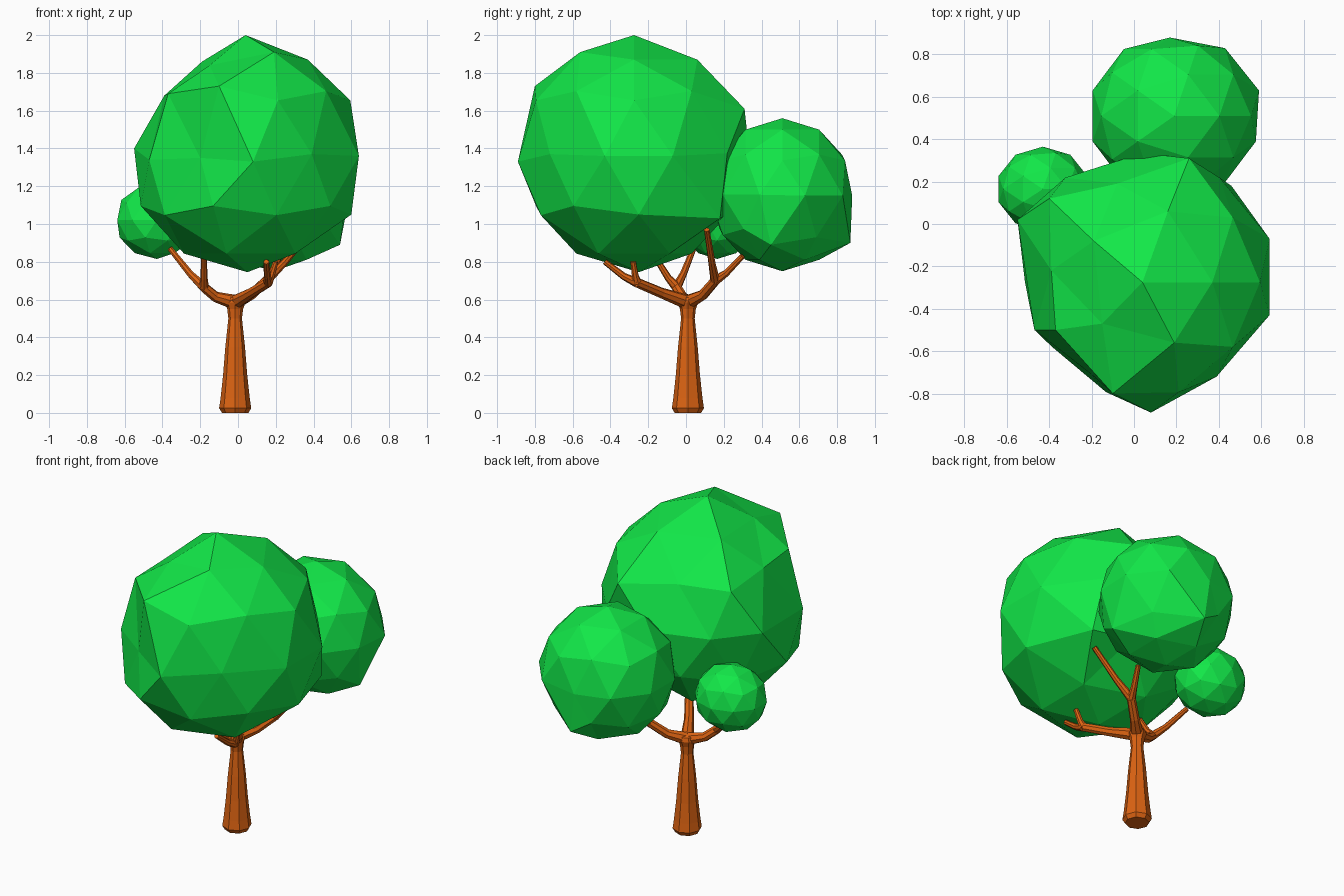
import bpy
from mathutils import Vector


def material(name, color):
    m = bpy.data.materials.new(name)
    m.diffuse_color = (*color, 1)
    return m


green = material("leaf_green", (0.006, 0.80, 0.065))
brown = material("bark_brown", (0.72, 0.125, 0.006))


def foliage(name, center, size, tweaks=()):
    """Low-poly leaf ball; each tweak pulls the nearest vertex to that point."""
    bpy.ops.mesh.primitive_ico_sphere_add(subdivisions=2, radius=1)
    ob = bpy.context.object
    ob.name = name
    for v in ob.data.vertices:
        v.co = Vector(center) + v.co * Vector(size)
    free = list(ob.data.vertices)
    for t in tweaks:
        v = min(free, key=lambda v: (v.co - Vector(t)).length)
        v.co = t
        free.remove(v)
    ob.data.materials.append(green)


def tubes(name, paths):
    """Octagonal tubes through points (x, y, z, radius)."""
    cu = bpy.data.curves.new(name, 'CURVE')
    cu.dimensions = '3D'
    cu.bevel_depth = 1
    cu.bevel_resolution = 2
    cu.use_fill_caps = True
    for path in paths:
        s = cu.splines.new('POLY')
        s.points.add(len(path) - 1)
        s.use_smooth = False
        for pt, (x, y, z, r) in zip(s.points, path):
            pt.co = (x, y, z, 1)
            pt.radius = r
    cu.materials.append(brown)
    bpy.context.collection.objects.link(bpy.data.objects.new(name, cu))


# Leaf balls
foliage("large_foliage", (0.04, -0.275, 1.375), (0.62, 0.61, 0.625), [
    (0.08, -0.89, 1.33), (-0.10, -0.80, 1.73), (0.19, -0.56, 1.91),
    (-0.37, -0.50, 1.69), (-0.47, -0.50, 1.34), (-0.20, -0.71, 1.35),
    (-0.40, 0.12, 1.66), (-0.55, 0.02, 1.40), (-0.15, -0.47, 1.84),
    (-0.39, -0.22, 1.68), (-0.19, -0.08, 1.86), (0.26, 0.31, 1.61),
    (-0.08, 0.19, 1.65), (0.16, 0.06, 1.87), (0.37, -0.275, 1.87),
    (0.64, -0.07, 1.36), (0.64, -0.43, 1.36), (0.39, -0.72, 1.37),
    (0.46, 0.18, 1.03), (0.60, -0.25, 1.05), (0.05, -0.25, 0.745)])
foliage("medium_foliage", (0.19, 0.51, 1.155), (0.405, 0.39, 0.405), [
    (0.43, 0.83, 1.15), (0.20, 0.87, 0.90), (0.44, 0.69, 0.93),
    (0.54, 0.45, 0.89), (0.17, 0.88, 1.15), (0.59, 0.63, 1.15)])
foliage("small_foliage", (-0.43, 0.165, 1.02), (0.22, 0.20, 0.205))

# Trunk with flared foot and crown
cx, cy = -0.015, 0.01
tubes("trunk", [[(cx, cy, z, r) for z, r in (
    (0, 0.07), (0.025, 0.085), (0.08, 0.077), (0.2, 0.064), (0.35, 0.052),
    (0.5, 0.036), (0.55, 0.042), (0.585, 0.055), (0.61, 0.048), (0.62, 0.02))]])

# Three limbs, each forking into two twigs
branches = []
for bend, fork, tips in (
    ((-0.12, -0.02, 0.615), (-0.18, -0.05, 0.665),
     [(-0.36, 0.04, 0.87), (-0.18, -0.16, 0.82)]),
    ((0.07, -0.13, 0.635), (0.16, -0.26, 0.69),
     [(0.20, -0.28, 0.80), (0.15, -0.43, 0.80)]),
    ((0.07, 0.09, 0.625), (0.15, 0.155, 0.70),
     [(0.39, 0.11, 0.97), (0.22, 0.30, 0.83)]),
):
    branches.append([(cx, cy, 0.585, 0.04), (*bend, 0.028), (*fork, 0.026)])
    for t in tips:
        mid = Vector(fork).lerp(Vector(t), 0.4) - Vector((0, 0, 0.012))
        branches.append([(*fork, 0.026), (*mid, 0.019), (*t, 0.015)])
tubes("branches", branches)
